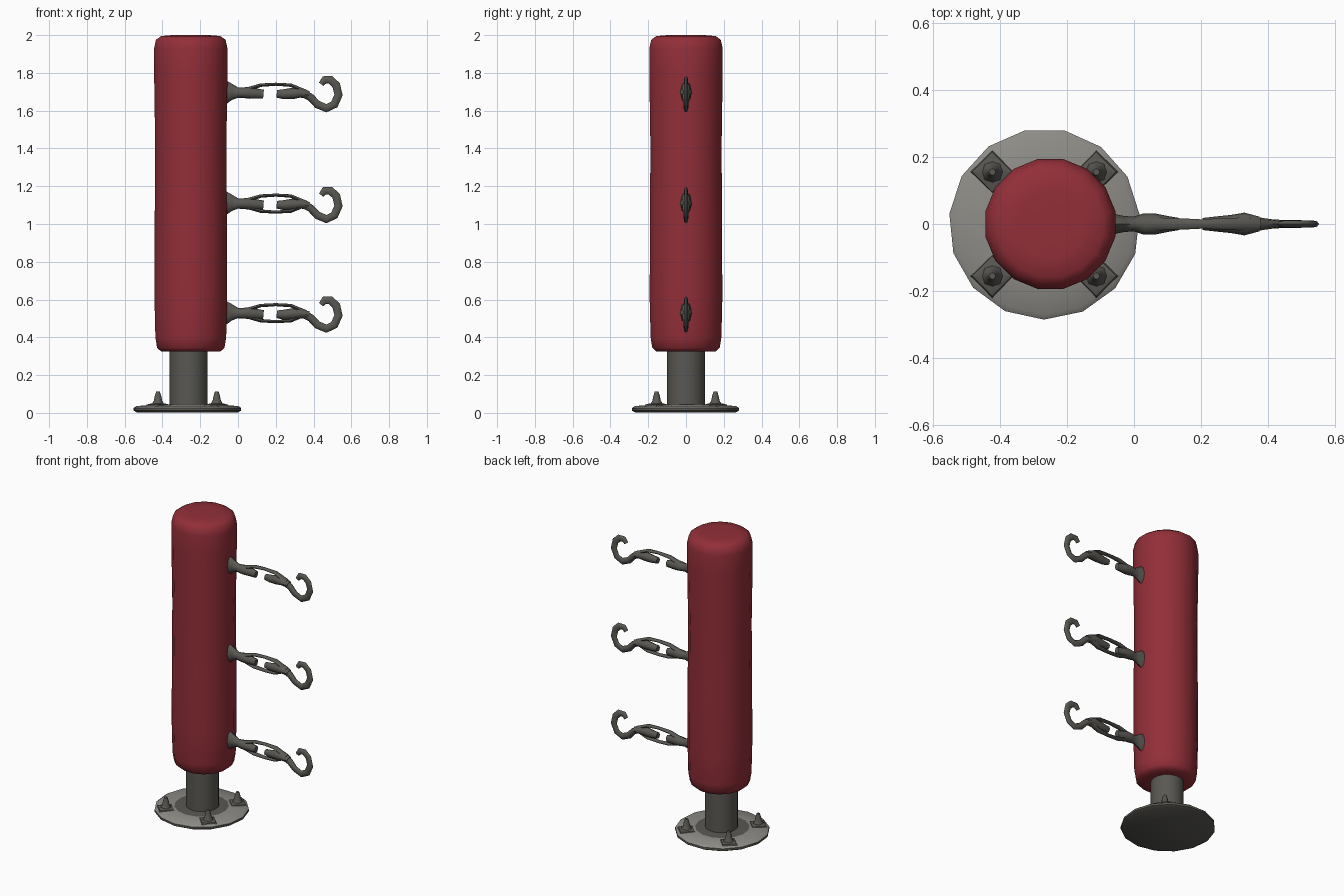
import bpy, bmesh, math
from mathutils import Vector

if "Cube" in bpy.data.objects:
    bpy.data.objects.remove(bpy.data.objects["Cube"])


def material(name, rgb):
    m = bpy.data.materials.new(name)
    m.diffuse_color = (*rgb, 1)
    m.use_nodes = True
    m.node_tree.nodes["Principled BSDF"].inputs["Base Color"].default_value = m.diffuse_color
    return m


RED = material("padding red", (0.29, 0.028, 0.04))
DARK = material("dark steel", (0.10, 0.097, 0.085))
LIGHT = material("light steel", (0.27, 0.262, 0.24))


def finish(name, bm, mats, angle=50):
    bmesh.ops.recalc_face_normals(bm, faces=bm.faces)
    me = bpy.data.meshes.new(name)
    bm.to_mesh(me)
    bm.free()
    for m in mats:
        me.materials.append(m)
    ob = bpy.data.objects.new(name, me)
    bpy.context.collection.objects.link(ob)
    bpy.ops.object.select_all(action='DESELECT')
    ob.select_set(True)
    bpy.context.view_layer.objects.active = ob
    bpy.ops.object.shade_smooth_by_angle(angle=math.radians(angle))
    return ob


def skin(bm, rings):
    """Join successive rings of points with quads and cap both ends."""
    vs = [[bm.verts.new(p) for p in r] for r in rings]
    n = len(vs[0])
    for a, b in zip(vs, vs[1:]):
        for i in range(n):
            j = (i + 1) % n
            bm.faces.new((a[i], a[j], b[j], b[i]))
    bm.faces.new(vs[0])
    bm.faces.new(vs[-1])


def lathe(name, profile, cx, cy, sides, mats, turn=0.0, angle=50):
    """Vertical turned part from (radius, z) pairs."""
    bm = bmesh.new()
    skin(bm, [[(cx + r * math.cos(turn + math.tau * i / sides),
                cy + r * math.sin(turn + math.tau * i / sides), z)
               for i in range(sides)] for r, z in profile])
    return finish(name, bm, mats, angle)


def tube(name, pts, cz, sides=8):
    """Tube in the xz plane: points are (x, z, half thickness, half depth)."""
    bm = bmesh.new()
    c = [Vector((p[0], 0, p[1] + cz)) for p in pts]
    rings = []
    for k, p in enumerate(pts):
        t = (c[min(k + 1, len(c) - 1)] - c[max(k - 1, 0)]).normalized()
        n = Vector((-t.z, 0, t.x))
        rings.append([c[k] + n * (p[2] * math.cos(math.tau * i / sides))
                      + Vector((0, p[3] * math.sin(math.tau * i / sides), 0))
                      for i in range(sides)])
    skin(bm, rings)
    return finish(name, bm, [DARK])


# Padded column
lathe("post_pad", [(0.10, 0.325), (0.16, 0.325), (0.182, 0.345), (0.191, 0.40),
                   (0.196, 0.6), (0.195, 1.0), (0.192, 1.4), (0.198, 1.8),
                   (0.198, 1.93), (0.188, 1.975), (0.16, 1.995), (0.10, 2.0)],
      -0.25, 0, 16, [RED], math.pi / 16)

# Steel pole
lathe("post_pole", [(0.1, 0.03), (0.1, 0.36)], -0.262, 0, 20, [DARK])

# Base plate, light on the outer upper face only
BX = -0.268
base = lathe("base_plate", [(0.27, 0.003), (0.286, 0.012), (0.286, 0.026),
                            (0.27, 0.037), (0.165, 0.041), (0.11, 0.045)],
             BX, 0, 15, [DARK, LIGHT], 0.1, 40)
for f in base.data.polygons:
    r = math.hypot(f.center.x - BX, f.center.y)
    if f.normal.z > 0.3 and r > 0.19:
        f.material_index = 1

# Four anchor bolts with flared square washers
for k in range(4):
    a = math.pi / 4 + k * math.pi / 2
    x, y = BX + 0.22 * math.cos(a), 0.22 * math.sin(a)
    lathe("anchor_washer", [(0.066, 0.034), (0.06, 0.044), (0.035, 0.05)],
          x, y, 4, [DARK], a + math.pi / 4, 20)
    lathe("anchor_bolt", [(0.034, 0.045), (0.022, 0.065), (0.017, 0.09), (0.010, 0.112)],
          x, y, 8, [DARK])

# Turnbuckles: wall mount, threaded ends, side bars and open hook
for level, cz in (("lower", 0.528), ("middle", 1.108), ("upper", 1.695)):
    tube(level + "_mount", [(-0.10, 0.0, 0.065, 0.03), (-0.058, 0.004, 0.06, 0.03),
                            (-0.03, 0.003, 0.042, 0.024), (0.0, 0, 0.027, 0.022),
                            (0.03, 0, 0.028, 0.032), (0.06, 0, 0.032, 0.032),
                            (0.10, -0.005, 0.027, 0.024), (0.135, -0.008, 0.024, 0.018)], cz)
    tube(level + "_hook_socket", [(0.205, -0.006, 0.020, 0.018), (0.24, -0.008, 0.026, 0.022),
                                  (0.29, -0.004, 0.030, 0.027), (0.33, 0, 0.026, 0.034),
                                  (0.375, -0.012, 0.02, 0.022)], cz)
    for side, s in (("top", 1), ("bottom", -1)):
        if level == "upper" and s < 0:
            continue  # the highest one shows only its top bar
        tube(level + "_" + side + "_bar",
             [(0.02, 0.008 * s, 0.012, 0.02), (0.12, 0.040 * s, 0.009, 0.018),
              (0.20, 0.045 * s, 0.008, 0.014), (0.28, 0.040 * s, 0.009, 0.018),
              (0.36, 0.004 * s, 0.012, 0.02)], cz)
    tube(level + "_hook", [(0.34, 0.0, 0.022, 0.026), (0.385, -0.025, 0.02, 0.018),
                           (0.42, -0.062, 0.021, 0.013), (0.468, -0.082, 0.022, 0.012),
                           (0.510, -0.062, 0.022, 0.011), (0.532, -0.012, 0.022, 0.011),
                           (0.520, 0.040, 0.022, 0.011), (0.490, 0.068, 0.022, 0.011),
                           (0.458, 0.068, 0.021, 0.011), (0.440, 0.045, 0.014, 0.010)], cz)
